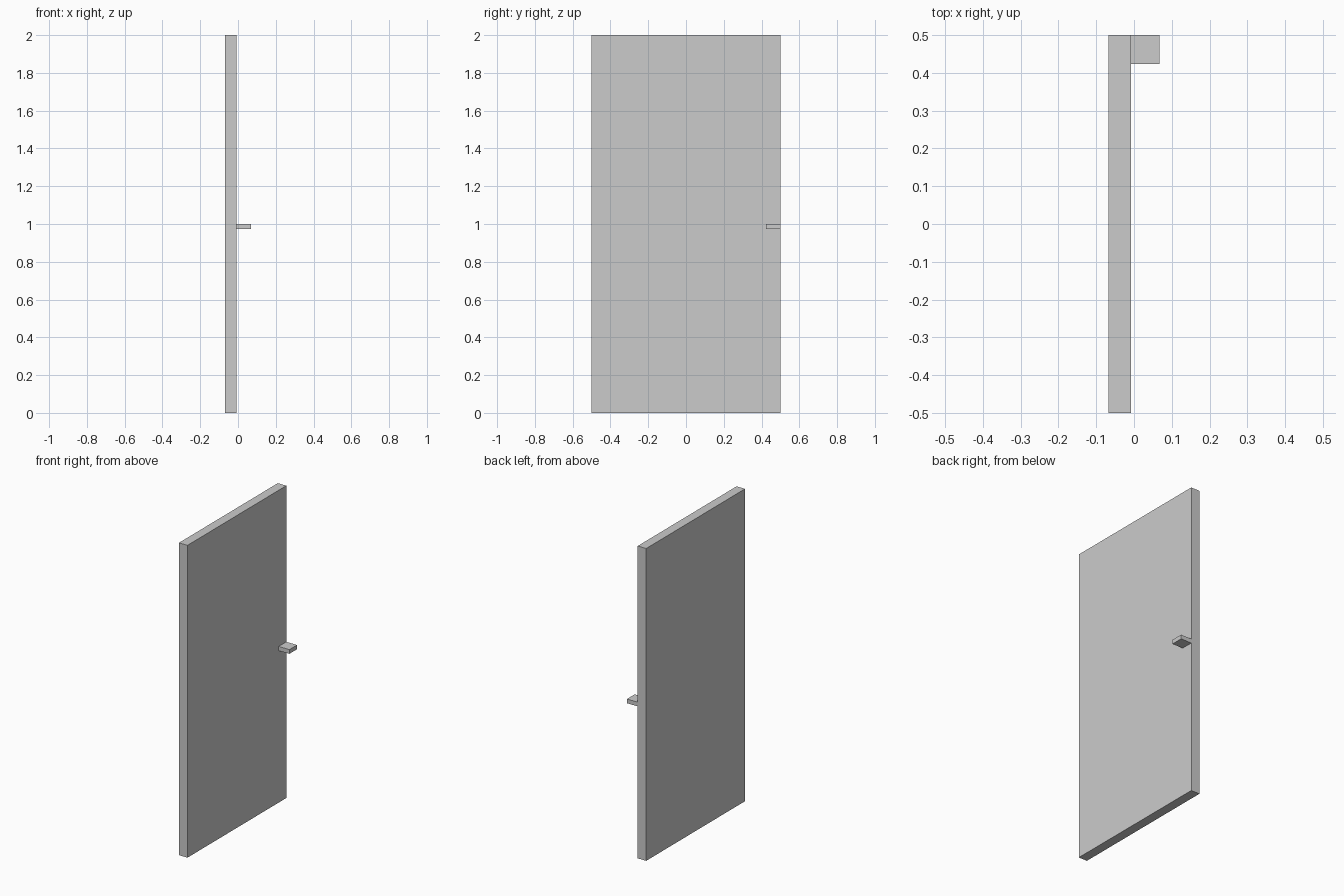
import bpy

if "Cube" in bpy.data.objects:
    bpy.data.objects.remove(bpy.data.objects["Cube"])


def box(name, x, y, z):
    """Box spanning the given (min, max) ranges."""
    bpy.ops.mesh.primitive_cube_add(size=1)
    obj = bpy.context.object
    obj.name = name
    for v in obj.data.vertices:
        v.co = [lo + (c + 0.5) * (hi - lo) for c, (lo, hi) in zip(v.co, (x, y, z))]
    return obj


# Tall flat door slab
box("door_panel", (-0.068, -0.008), (-0.5, 0.5), (0.0, 2.0))

# Small ledge handle, flush with the door's free edge
box("handle", (-0.008, 0.068), (0.423, 0.5), (0.973, 1.0))
